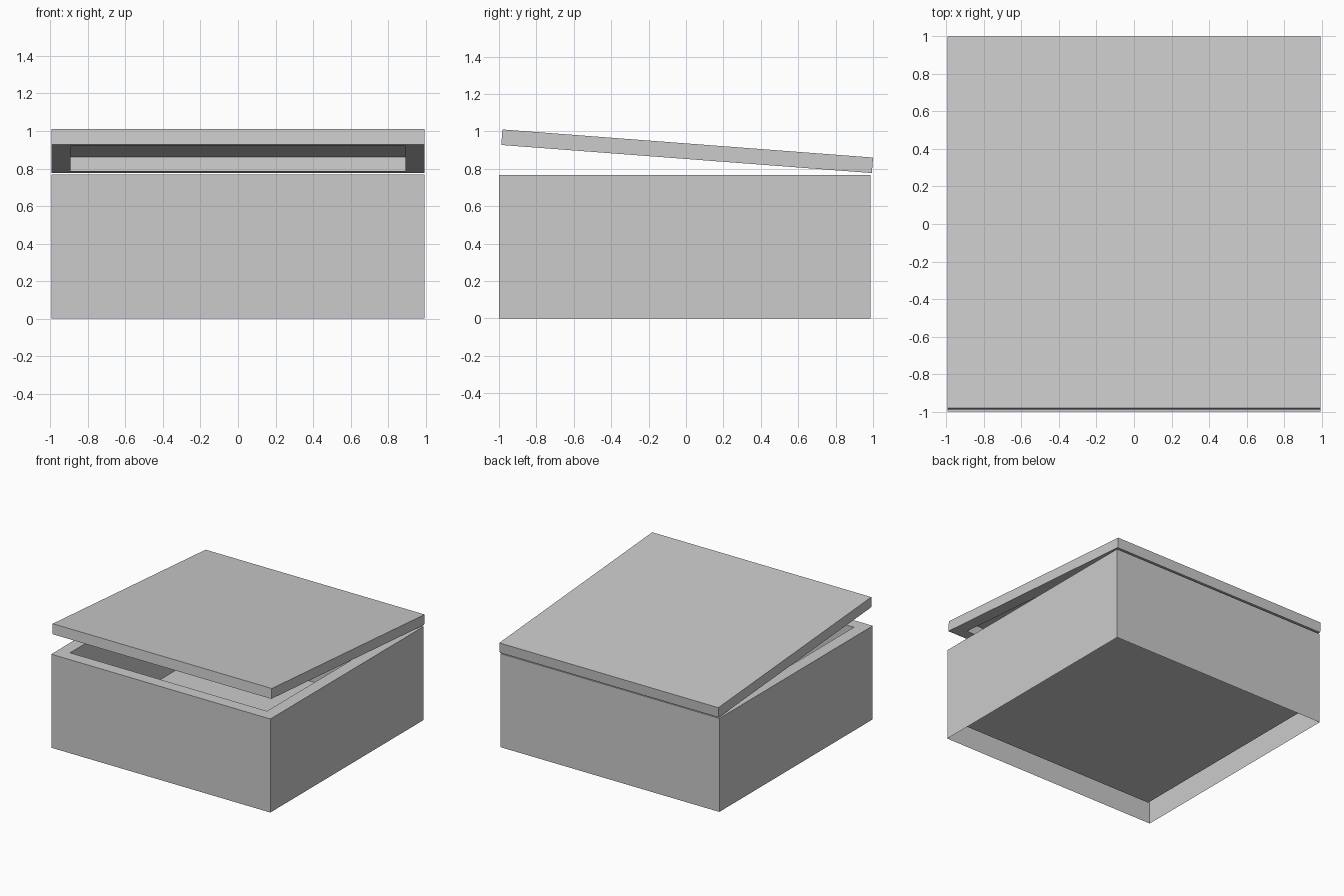
import bpy
import bmesh
import math
from mathutils import Matrix, Vector

default = bpy.data.objects.get("Cube")
if default:
    bpy.data.objects.remove(default, do_unlink=True)

SIDE = 1.987
RIM = 0.1

grey = bpy.data.materials.new("plain grey")
grey.use_nodes = True
grey.diffuse_color = (0.6, 0.6, 0.6, 1)
grey.node_tree.nodes["Principled BSDF"].inputs["Base Color"].default_value = (0.6, 0.6, 0.6, 1)


def pocket_box(name, height, centre, pocket_up, depth, open_back):
    """Square box with a pocket sunk into its top (or underside)."""
    bm = bmesh.new()
    bmesh.ops.create_cube(bm, size=1, matrix=Matrix.Translation(centre)
                          @ Matrix.Diagonal((SIDE, SIDE, height, 1)))
    bm.normal_update()
    mouth = max(bm.faces, key=lambda f: f.normal.z * pocket_up)
    back = min(bm.faces, key=lambda f: f.normal.z * pocket_up)
    if open_back:
        bmesh.ops.delete(bm, geom=[back], context='FACES_ONLY')

    # Rim, then pocket walls and floor
    bmesh.ops.inset_region(bm, faces=[mouth], thickness=RIM, use_even_offset=True)
    floor = bmesh.ops.extrude_discrete_faces(bm, faces=[mouth])["faces"][0]
    bmesh.ops.translate(bm, verts=floor.verts, vec=Vector((0, 0, -depth * pocket_up)))

    mesh = bpy.data.meshes.new(name)
    bm.to_mesh(mesh)
    bm.free()
    mesh.materials.append(grey)
    obj = bpy.data.objects.new(name, mesh)
    bpy.context.collection.objects.link(obj)
    return obj


# Base with a deep pocket and an open underside
base = pocket_box("box_base", 0.767, (0, 0, 0.767 / 2), 1, 0.667, True)
base.location = (0, -0.0065, 0)

# Lid with a shallow pocket underneath, tilted open about its back lower edge
lid = pocket_box("box_lid", 0.083, (0, -SIDE / 2, 0.083 / 2), -1, 0.077, False)
lid.location = (0, 0.9937, 0.777)
lid.rotation_euler.x = math.radians(-4.33)
